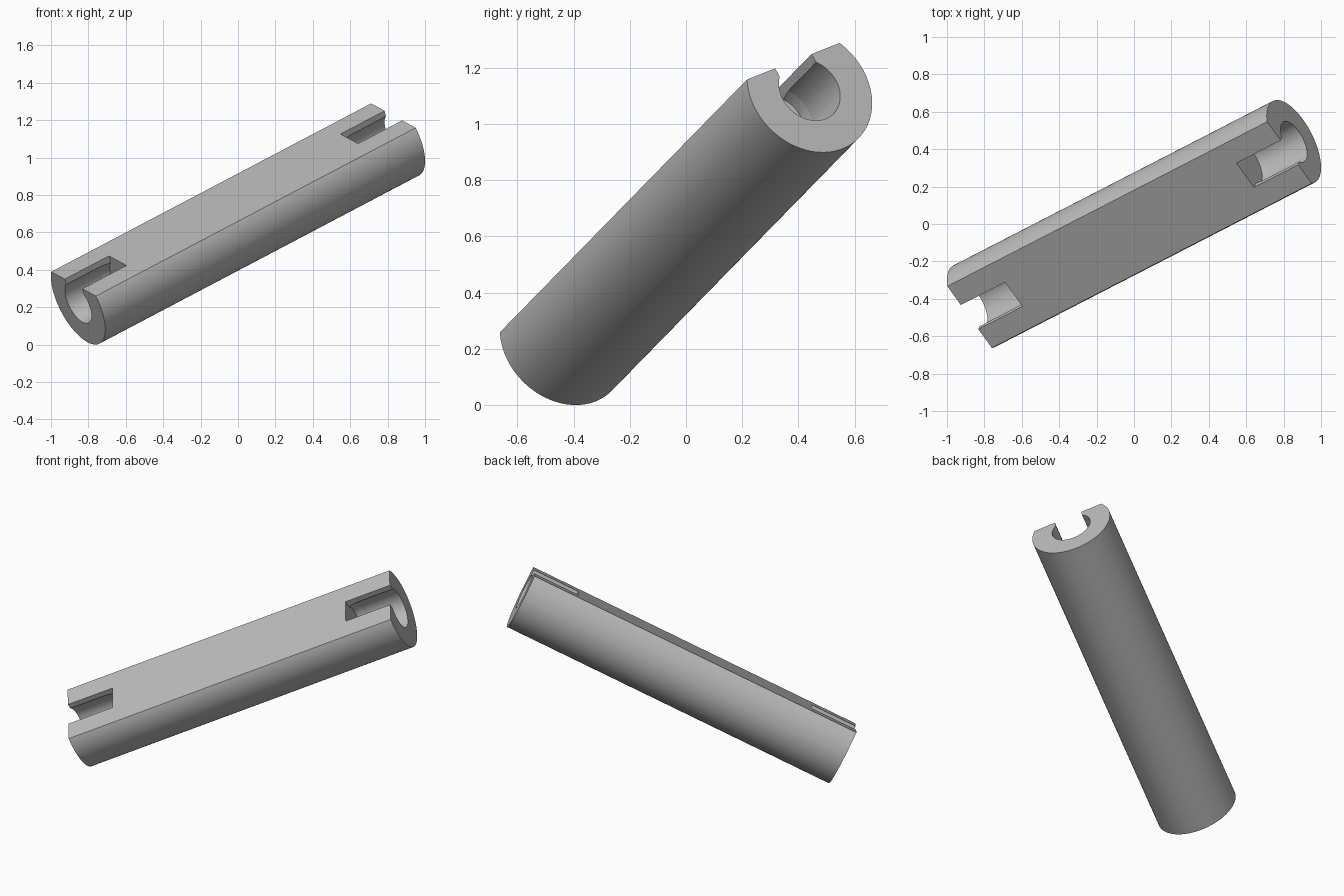
import bpy, bmesh
from math import acos, asin, cos, sin, pi, radians
from mathutils import Matrix, Vector

cube = bpy.data.objects.get("Cube")
if cube:
    bpy.data.objects.remove(cube, do_unlink=True)

HALF_LENGTH = 1.0615
RADIUS, FLAT = 0.245, 0.12      # round body and height of its flat above the axis
BORE, BORE_END = 0.12, 0.113    # end holes narrow slightly at the bottom
SLOT_HALF, DEPTH = 0.084, 0.293

grey = bpy.data.materials.new("plain grey")
grey.use_nodes = True
color = (0.5, 0.5, 0.5, 1)
grey.diffuse_color = color
grey.node_tree.nodes["Principled BSDF"].inputs["Base Color"].default_value = color


def open_arc(radius, angle, steps=80):
    """Arc through the bottom, ending at the given angle above both sides."""
    start, sweep = pi - angle, pi + 2 * angle
    return [(radius * cos(start + sweep * i / steps),
             radius * sin(start + sweep * i / steps)) for i in range(steps + 1)]


def keyhole(radius):
    """Round bore joined to a slot that opens upward."""
    top = 0.35
    return open_arc(radius, acos(SLOT_HALF / radius)) + [(SLOT_HALF, top), (-SLOT_HALF, top)]


def loft(name, sections):
    """Bridge matching profiles placed along x and cap both ends."""
    bm = bmesh.new()
    rings = [[bm.verts.new((x, y, z)) for y, z in profile] for x, profile in sections]
    for a, b in zip(rings, rings[1:]):
        n = len(a)
        for i in range(n):
            j = (i + 1) % n
            bm.faces.new((a[i], a[j], b[j], b[i]))
    bm.faces.new(rings[0])
    bm.faces.new(rings[-1])
    bmesh.ops.recalc_face_normals(bm, faces=bm.faces)
    mesh = bpy.data.meshes.new(name)
    bm.to_mesh(mesh)
    bm.free()
    mesh.materials.append(grey)
    obj = bpy.data.objects.new(name, mesh)
    bpy.context.collection.objects.link(obj)
    return obj


# Rod with one flat side
body = open_arc(RADIUS, asin(FLAT / RADIUS))
rod = loft("flatted_rod", [(-HALF_LENGTH, body), (HALF_LENGTH, body)])
bpy.ops.object.select_all(action='DESELECT')
bpy.context.view_layer.objects.active = rod
rod.select_set(True)

# Slotted bore in each end
for side in (-1, 1):
    bottom = HALF_LENGTH - DEPTH
    cutter = loft("slotted_bore_cutter", [
        (side * (HALF_LENGTH + 0.1), keyhole(BORE)),
        (side * (bottom + 0.05), keyhole(BORE)),
        (side * bottom, keyhole(BORE_END))])
    cutter.hide_render = True
    cut = rod.modifiers.new("slotted bore", 'BOOLEAN')
    cut.operation, cut.solver, cut.object = 'DIFFERENCE', 'EXACT', cutter
    bpy.ops.object.modifier_apply(modifier=cut.name)
    bpy.data.objects.remove(cutter, do_unlink=True)

# Tilt the rod: axis, across the flat, and flat normal
axis = Vector((1.71, 0.88, 0.90)).normalized()
across = Vector((-0.24, 0.33, 0.13))
across = (across - axis * across.dot(axis)).normalized()
normal = axis.cross(across)
tilt = Matrix((axis, across, normal)).transposed().to_4x4()
rod.data.transform(tilt)
lowest = min(v.co.z for v in rod.data.vertices)
rod.data.transform(Matrix.Translation((0, 0, -lowest)))

bpy.ops.object.shade_smooth_by_angle(angle=radians(8))
